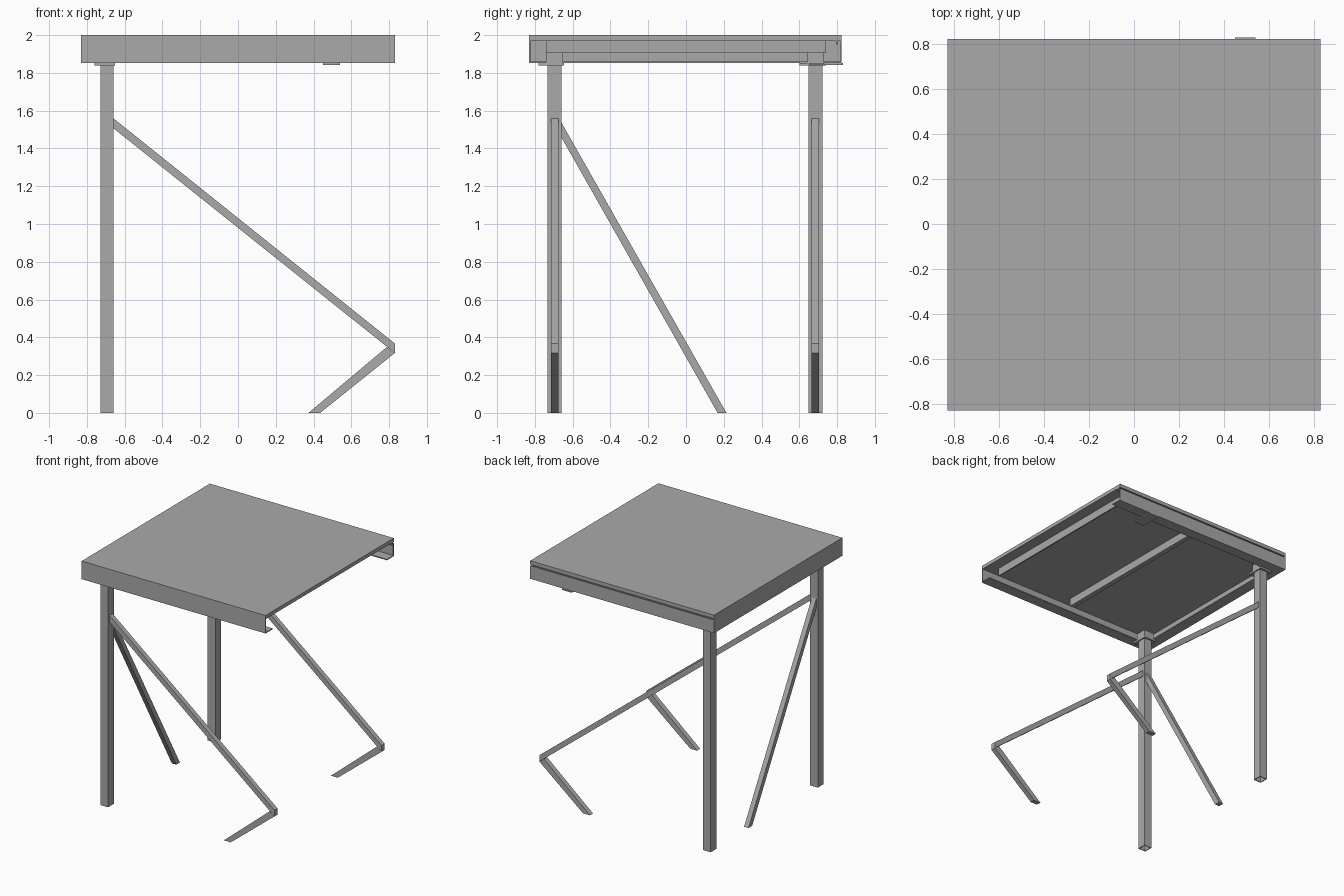
import bpy, bmesh
from mathutils import Vector

if "Cube" in bpy.data.objects:
    bpy.data.objects.remove(bpy.data.objects["Cube"], do_unlink=True)

steel = bpy.data.materials.new("grey steel")
steel.use_nodes = True
GREY = (0.4, 0.4, 0.4, 1)
steel.diffuse_color = GREY
steel.node_tree.nodes["Principled BSDF"].inputs["Base Color"].default_value = GREY


def finish(name, bm):
    bmesh.ops.recalc_face_normals(bm, faces=bm.faces)
    mesh = bpy.data.meshes.new(name)
    bm.to_mesh(mesh)
    bm.free()
    mesh.materials.append(steel)
    obj = bpy.data.objects.new(name, mesh)
    bpy.context.collection.objects.link(obj)
    return obj


def prism(name, points, place, start, end):
    """Extrude a 2D outline; place maps (a, b, depth) to a 3D point."""
    bm = bmesh.new()
    face = bm.faces.new([bm.verts.new(place(a, b, start)) for a, b in points])
    move = Vector(place(0, 0, end)) - Vector(place(0, 0, start))
    new = bmesh.ops.extrude_face_region(bm, geom=[face], use_keep_orig=True)
    bmesh.ops.translate(bm, vec=move,
                        verts=[g for g in new["geom"] if isinstance(g, bmesh.types.BMVert)])
    return finish(name, bm)


def box(name, x, y, z):
    outline = [(x[0], y[0]), (x[1], y[0]), (x[1], y[1]), (x[0], y[1])]
    return prism(name, outline, lambda a, b, d: (a, b, d), *z)


def along_x(a, b, d):
    return (d, a, b)


def along_y(a, b, d):
    return (a, d, b)


E = 0.83      # half width of the top
B = 0.823     # back edge
T = 0.008     # sheet thickness
LOW, UNDER, TOP = 1.853, 1.97, 2.0

# top panel, set inside the front and left-hand rails
box("top_panel", (-E + T, E), (-E + T, B), (UNDER, TOP))


# edge rails: folded sheet with an inward bottom flange
def rail_profile(edge, inward, top):
    e, t, w = edge, T * inward, 0.09 * inward
    return [(e, LOW), (e + w, LOW), (e + w, LOW + T), (e + t, LOW + T), (e + t, top), (e, top)]


prism("front_rail", rail_profile(-E, 1, TOP), along_x, -E, E)
prism("side_rail", rail_profile(-E, 1, TOP), along_y, -E, B)
prism("back_rail", rail_profile(B, -1, 1.96), along_x, -E, E)
box("back_rail_spacer", (-E, E), (B - 0.03, B - 0.02), (1.95, UNDER))

# bars under the panel
box("middle_bar", (-0.02, 0.02), (-0.74, 0.74), (1.905, UNDER))
box("open_side_bar", (0.73, 0.74), (-0.74, 0.74), (1.905, UNDER))

# catch plate below the back rail
box("catch_plate", (0.45, 0.54), (0.65, 0.83), (1.843, LOW))


# legs: square tubes open at the foot, with mounting plates
def leg(name, x, y):
    bm = bmesh.new()
    bottom = [bm.verts.new((a, b, 0)) for a, b in
              ((x[0], y[0]), (x[1], y[0]), (x[1], y[1]), (x[0], y[1]))]
    face = bm.faces.new(bottom)
    new = bmesh.ops.extrude_face_region(bm, geom=[face])
    bmesh.ops.translate(bm, vec=(0, 0, LOW - 0.005),
                        verts=[g for g in new["geom"] if isinstance(g, bmesh.types.BMVert)])
    for f in [f for f in bm.faces if f.calc_center_median().z < 0.01]:
        bm.faces.remove(f)
    obj = finish(name, bm)
    wall = obj.modifiers.new("wall", 'SOLIDIFY')
    wall.thickness = 0.006
    wall.offset = -1
    wall.use_even_offset = True


LEG_X = (-0.728, -0.659)
for side, y, plate in (("front", (-0.733, -0.659), (-0.78, -0.645)),
                       ("back", (0.648, 0.722), (0.60, 0.74))):
    leg(side + "_leg", LEG_X, y)
    box(side + "_leg_plate", (-0.76, -0.65), plate, (1.838, LOW))
    mid = sum(y) / 2
    box(side + "_leg_bracket", (-0.74, -0.65), (mid - 0.045, mid + 0.045), (LOW, 1.905))
    # long stay sloping away from the leg, and the short foot that returns to the ground
    prism(side + "_long_stay", [(-0.66, 1.56), (-0.66, 1.507), (E, 0.317), (E, 0.368)],
          along_y, mid - 0.02, mid + 0.02)
    prism(side + "_short_foot", [(0.787, 0.348), (E, 0.317), (0.435, 0), (0.373, 0)],
          along_y, mid - 0.02, mid + 0.02)

# single side stay from the front leg
prism("side_stay", [(-0.66, 1.538), (-0.66, 1.459), (0.167, 0), (0.214, 0)],
      along_x, -0.714, -0.674)
